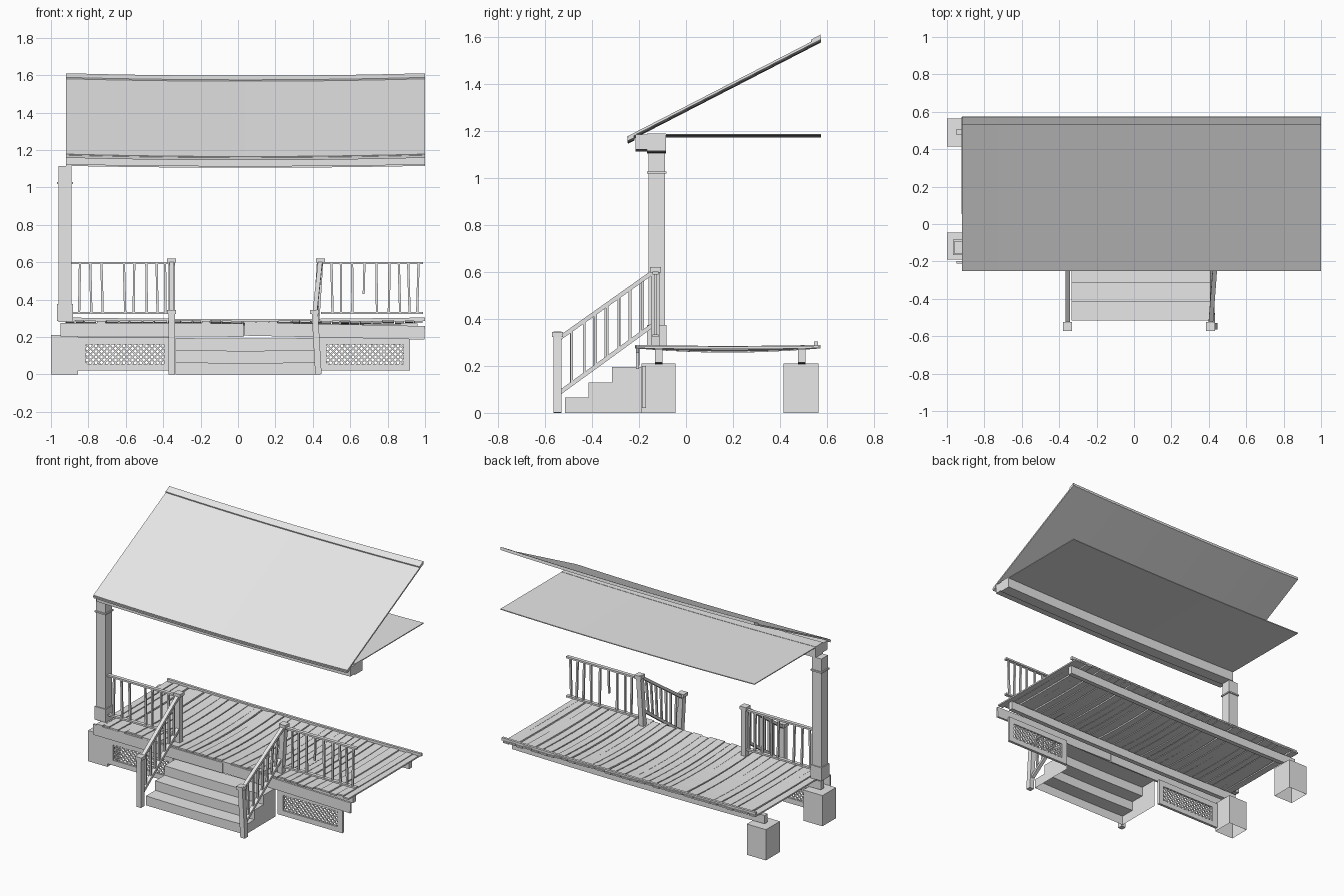
import bpy
import bmesh
import random
from mathutils import Vector

random.seed(4)
if "Cube" in bpy.data.objects:
    bpy.data.objects.remove(bpy.data.objects["Cube"], do_unlink=True)

grey = bpy.data.materials.new("weathered_grey")
grey.use_nodes = True
grey.diffuse_color = (0.8, 0.8, 0.8, 1)
grey.node_tree.nodes["Principled BSDF"].inputs["Base Color"].default_value = (0.8, 0.8, 0.8, 1)


def finish(name, bm):
    bmesh.ops.recalc_face_normals(bm, faces=bm.faces)
    mesh = bpy.data.meshes.new(name)
    bm.to_mesh(mesh)
    bm.free()
    mesh.materials.append(grey)
    obj = bpy.data.objects.new(name, mesh)
    bpy.context.collection.objects.link(obj)
    return obj


def loft(bm, rings, closed=True, caps=True):
    """Skin a list of equal-length rings of points."""
    rows = [[bm.verts.new(p) for p in ring] for ring in rings]
    n = len(rows[0])
    for a, b in zip(rows, rows[1:]):
        for i in range(n if closed else n - 1):
            j = (i + 1) % n
            bm.faces.new((a[i], a[j], b[j], b[i]))
    if caps:
        bm.faces.new(rows[0])
        bm.faces.new(rows[-1])


def box(bm, x0, x1, y0, y1, z0, z1):
    loft(bm, [[(x0, y0, z), (x1, y0, z), (x1, y1, z), (x0, y1, z)] for z in (z0, z1)])


def bar(bm, p, q, w, d, side=(0, 1, 0)):
    """Rectangular bar from p to q: d along side, w across it."""
    p, q, s = Vector(p), Vector(q), Vector(side)
    t = (q - p).cross(s).normalized() * w / 2
    s = s * d / 2
    loft(bm, [[c - s - t, c + s - t, c + s + t, c - s + t] for c in (p, q)])


def beam(bm, profile, x0, x1, sag=0.0, n=10, **kw):
    """Extrude a y-z profile along x, drooping in the middle."""
    rings = []
    for i in range(n + 1):
        t = i / n
        drop = sag * 4 * t * (1 - t)
        rings.append([(x0 + (x1 - x0) * t, y, z - drop) for y, z in profile])
    loft(bm, rings, **kw)


def rect(y0, y1, z0, z1):
    return [(y0, z0), (y1, z0), (y1, z1), (y0, z1)]


LEFT, RIGHT = -0.92, 1.0

# Roof sheet with its ridge and eave strips
bm = bmesh.new()
beam(bm, [(-0.245, 1.168), (0.575, 1.59), (0.572, 1.6), (-0.248, 1.178)], LEFT, RIGHT, 0.013)
finish("roof_sheet", bm)
bm = bmesh.new()
beam(bm, [(0.535, 1.575), (0.575, 1.592), (0.572, 1.61), (0.532, 1.588)], LEFT, RIGHT, 0.013)
beam(bm, [(-0.247, 1.158), (-0.22, 1.172), (-0.222, 1.186), (-0.25, 1.172)], LEFT, RIGHT, 0.013)
finish("roof_edge_strips", bm)

# Porch ceiling and the header beam under the eave
bm = bmesh.new()
beam(bm, rect(-0.1, 0.575, 1.182, 1.188), LEFT, RIGHT, 0.01)
finish("ceiling", bm)
bm = bmesh.new()
beam(bm, rect(-0.165, -0.085, 1.115, 1.19), LEFT, RIGHT, 0.01)
beam(bm, rect(-0.215, -0.165, 1.122, 1.184), LEFT, RIGHT, 0.01)
finish("header_beam", bm)

# Corner column with base, collar and capital
bm = bmesh.new()
box(bm, -0.96, -0.89, -0.16, -0.09, 0.28, 1.115)
box(bm, -0.967, -0.883, -0.167, -0.083, 0.285, 0.375)
box(bm, -0.967, -0.883, -0.167, -0.083, 1.018, 1.028)
finish("column", bm)

# Piers: hollow, open below
for name, y0, y1 in (("front_pier", -0.19, -0.045), ("back_pier", 0.415, 0.565)):
    bm = bmesh.new()
    box(bm, -1.0, -0.855, y0, y1, 0, 0.21)
    bm.faces.ensure_lookup_table()
    low = [f for f in bm.faces if f.calc_center_median().z < 0.01]
    bmesh.ops.delete(bm, geom=low, context='FACES_ONLY')
    finish(name, bm)

# Floor joists and the low kerb at the back
for name, y in (("front_joist", -0.115), ("back_joist", 0.492)):
    bm = bmesh.new()
    beam(bm, rect(y - 0.016, y + 0.016, 0.215, 0.272), -0.95, 0.96, 0.008)
    finish(name, bm)
bm = bmesh.new()
beam(bm, rect(0.545, 0.562, 0.285, 0.304), LEFT, RIGHT, 0.008)
finish("back_kerb", bm)

# Uneven sagging deck planks
bm = bmesh.new()
x = LEFT
while x < 0.985:
    w = min(random.uniform(0.045, 0.075), RIGHT - x)
    y0, y1 = -0.21 + random.uniform(-0.008, 0.012), 0.572
    lift = random.uniform(-0.003, 0.003)
    skew = random.uniform(-0.004, 0.004)
    rings = []
    for i in range(7):
        t = i / 6
        z = 0.277 + lift - 0.018 * 4 * t * (1 - t) * (1 - x * x)
        a, b = x + skew * t, x + w - 0.005 + skew * t
        y = y0 + (y1 - y0) * t
        rings.append([(a, y, z), (b, y, z), (b, y, z + 0.01), (a, y, z + 0.01)])
    loft(bm, rings)
    x += w
finish("deck_planks", bm)

# Front fascia in two boards, the right one slipping down
bm = bmesh.new()
bar(bm, (-0.95, -0.204, 0.239), (0.03, -0.204, 0.237), 0.072, 0.014)
bar(bm, (0.035, -0.206, 0.243), (0.998, -0.206, 0.222), 0.072, 0.014)
finish("fascia_boards", bm)

# Framed lattice skirts
for name, x0, x1 in (("right_lattice", -0.855, -0.36), ("left_lattice", 0.43, 0.92)):
    bm = bmesh.new()
    a, b, lo, hi = x0 + 0.043, x1 - 0.035, 0.055, 0.16
    box(bm, x0, a, -0.188, -0.17, 0.02, 0.2)
    box(bm, b, x1, -0.188, -0.17, 0.02, 0.2)
    box(bm, a, b, -0.188, -0.17, 0.02, lo)
    box(bm, a, b, -0.188, -0.17, hi, 0.2)
    h = hi - lo
    c = a - h + 0.015
    while c < b:
        s, e = max(a, c), min(b, c + h)
        for flip, y in ((False, -0.181), (True, -0.176)):
            z0, z1 = lo + s - c, lo + e - c
            if flip:
                z0, z1 = hi + lo - z0, hi + lo - z1
            bar(bm, (s, y, z0), (e, y, z1), 0.008, 0.005)
        c += 0.03
    finish(name, bm)

# Worn steps: a shell open underneath and behind
bm = bmesh.new()
profile = [(-0.515, 0)]
for i in range(3):
    y, z = -0.515 + 0.1 * i, 0.065 * (i + 1)
    profile += [(y, z), (y + 0.1 if i < 2 else -0.19, z)]
beam(bm, profile, -0.335, 0.415, 0.004, closed=False, caps=False)
for v in bm.verts:
    v.co.z = max(v.co.z, 0)
for x in (-0.335, 0.415):
    bm.faces.new([bm.verts.new((x, y, z)) for y, z in profile + [(-0.19, 0)]])
steps = finish("steps", bm)
bpy.context.view_layer.objects.active = steps
steps.select_set(True)
bpy.ops.object.shade_smooth_by_angle()
steps.select_set(False)


# Stair rails: two newels, two sloping rails and balusters
def stair_rail(name, low_foot, low_top, high_foot, high_top):
    bm = bmesh.new()
    for foot, top in ((low_foot, low_top), (high_foot, high_top)):
        foot, top = Vector(foot), Vector(top)
        bar(bm, foot, top, 0.034, 0.036)
        box(bm, top.x - 0.024, top.x + 0.024, top.y - 0.024, top.y + 0.024, top.z - 0.022, top.z)
    finish(name + "_newels", bm)
    bm = bmesh.new()
    xa, xb = low_top[0], high_top[0]
    ends = [(Vector((xa, -0.535, 0.32)), Vector((xb, -0.14, 0.6))),
            (Vector(((xa + low_foot[0]) / 2, -0.535, 0.088)), Vector((high_foot[0], -0.14, 0.375)))]
    for p, q in ends:
        bar(bm, p, q, 0.018, 0.024, (1, 0, 0))
    for i in range(1, 8):
        t = i / 8 + random.uniform(-0.01, 0.01)
        bar(bm, ends[1][0].lerp(ends[1][1], t), ends[0][0].lerp(ends[0][1], t), 0.012, 0.012, (1, 0, 0))
    finish(name, bm)


stair_rail("right_stair_rail", (-0.355, -0.547, 0), (-0.355, -0.547, 0.345),
           (-0.355, -0.13, 0.28), (-0.355, -0.13, 0.62))
stair_rail("left_stair_rail", (0.43, -0.547, 0), (0.41, -0.547, 0.345),
           (0.418, -0.13, 0.28), (0.44, -0.13, 0.62))


# Deck railings with loose balusters, some snapped
def deck_rail(name, x0, x1, posts, broken=()):
    bm = bmesh.new()
    for z in (0.595, 0.328):
        box(bm, x0, x1, -0.142, -0.118, z - 0.006, z + 0.006)
    for x in posts:
        bar(bm, (x + random.uniform(-0.008, 0.008), -0.13, 0.33), (x, -0.13, 0.592), 0.012, 0.012)
    for x, z0, z1 in broken:
        bar(bm, (x, -0.13, z0), (x + 0.004, -0.13, z1), 0.011, 0.011)
    finish(name, bm)


deck_rail("right_deck_rail", -0.89, -0.365,
          (-0.845, -0.79, -0.73, -0.61, -0.555, -0.49, -0.435, -0.39))
deck_rail("left_deck_rail", 0.445, 0.99,
          (0.5, 0.55, 0.61, 0.74, 0.81, 0.86, 0.91, 0.965),
          ((0.608, 0.33, 0.4), (0.672, 0.43, 0.592)))
